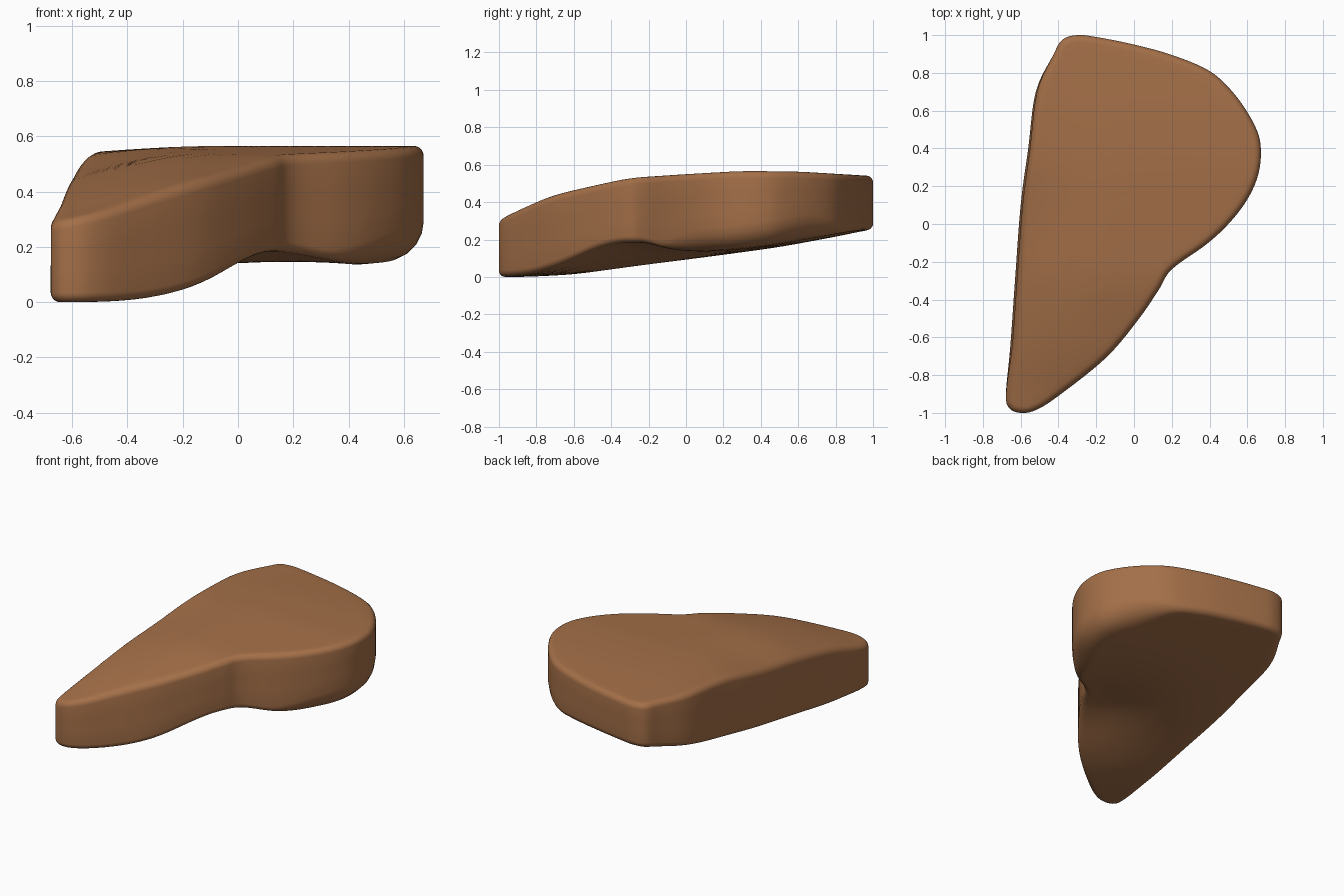
import bpy, bmesh, math
from mathutils import Vector

if "Cube" in bpy.data.objects:
    bpy.data.objects.remove(bpy.data.objects["Cube"])

# Outline of the slab seen from above (clockwise)
OUT = [(-.38, .975), (-.30, 1.0), (-.2, .99), (0, .95), (.2, .895), (.4, .81), (.53, .69),
       (.63, .54), (.67, .42), (.66, .27), (.6, .13), (.5, 0), (.38, -.11), (.2, -.24),
       (.13, -.35), (.02, -.51), (-.15, -.71), (-.4, -.91), (-.52, -.985), (-.6, -1.0),
       (-.66, -.975), (-.678, -.9), (-.655, -.65), (-.63, -.3), (-.6, .1), (-.56, .4),
       (-.52, .7), (-.43, .89)]
# Heights of the top and bottom along y, and how far the top dips at the left edge
TOP = [(-1, .345), (-.9, .373), (-.7, .44), (-.5, .487), (-.3, .53), (0, .55),
       (.3, .567), (.6, .564), (1, .54)]
BOT = [(-1, .0), (-.85, .0), (-.6, .01), (-.4, .035), (0, .09), (.5, .16), (.8, .215), (1, .255)]
DIP = [(-1, .06), (-.7, .085), (-.3, .1), (0, .085), (.4, .035), (.8, .01), (1, 0)]
CENTRE = Vector((-.2, .1))


def lerp_table(t, v):
    v = min(max(v, t[0][0]), t[-1][0])
    for (a, fa), (b, fb) in zip(t, t[1:]):
        if v <= b:
            return fa + (fb - fa) * (v - a) / (b - a)


def smooth(t, v, w=.07):
    return sum(lerp_table(t, v + k * w) for k in (-1, -.5, 0, .5, 1)) / 5


def ramp(v, a, b):
    t = min(max((v - a) / (b - a), 0), 1)
    return t * t * (3 - 2 * t)


def top_z(p):
    d = p.x + .65 - .07 * (p.y + .65)
    return smooth(TOP, p.y) - smooth(DIP, p.y) * min(1, max(0, 1 - d / .5)) ** 2


def bottom_z(p):
    arch = .13 * math.exp(-((p.x - .12) ** 2 + (p.y + .38) ** 2) / (2 * .29 ** 2))
    return smooth(BOT, p.y) + arch + .015 * ramp(p.x, -.6, .5)


def catmull(pts, n):
    P = [Vector(p) for p in pts]
    res = []
    for i in range(len(P)):
        a, b, c, d = (P[(i + k) % len(P)] for k in (-1, 0, 1, 2))
        for s in range(n):
            t = s / n
            res.append(.5 * (2 * b + (c - a) * t + (2 * a - 5 * b + 4 * c - d) * t * t
                             + (3 * b - a - 3 * c + d) * t ** 3))
    return res


edge = catmull(OUT, 5)
N = len(edge)
inward = []
for i in range(N):
    t = edge[(i + 2) % N] - edge[i - 2]
    inward.append(Vector((t.y, -t.x)).normalized())


def edge_ring(phase, f):
    """phase: bottom or top rounding; f runs 0..1 from the wall to the flat face."""
    ring = []
    for e, n in zip(edge, inward):
        lobe = ramp(e.x, .3, .6)
        lean = .01 * ramp(-e.x, .4, .6) * ramp(e.y, -.95, -.6)
        r = .036 if phase == "top" else .035 + .1 * lobe
        a = f * math.pi / 2
        p = e + n * (r * (1 - math.cos(a)) + (lean if phase == "top" else 0))
        z = top_z(p) - r * (1 - math.sin(a)) if phase == "top" else bottom_z(p) + r * (1 - math.sin(a))
        ring.append((p.x, p.y, z))
    return ring


def face_ring(base, s, height):
    ring = []
    for x, y, z in base:
        p = CENTRE + (Vector((x, y)) - CENTRE) * s
        ring.append((p.x, p.y, height(p)))
    return ring


STEPS = [0, .2, .4, .6, .8, 1]
SCALES = [.95, .88, .78, .66, .54, .4, .26, .12]
low, high = edge_ring("bottom", 1), edge_ring("top", 1)
rings = [face_ring(low, s, bottom_z) for s in reversed(SCALES)]
rings += [edge_ring("bottom", f) for f in reversed(STEPS)]
a, b = edge_ring("bottom", 0), edge_ring("top", 0)
rings += [[tuple(Vector(u).lerp(Vector(v), t)) for u, v in zip(a, b)] for t in (.33, .67)]
rings += [edge_ring("top", f) for f in STEPS]
rings += [face_ring(high, s, top_z) for s in SCALES]

# Skin the rings into a closed slab
bm = bmesh.new()
vr = [[bm.verts.new(p) for p in r] for r in rings]
for r, q in zip(vr, vr[1:]):
    for i in range(N):
        j = (i + 1) % N
        bm.faces.new((r[i], r[j], q[j], q[i]))
for ring, h in ((vr[0], bottom_z), (vr[-1], top_z)):
    c = bm.verts.new((CENTRE.x, CENTRE.y, h(CENTRE)))
    for i in range(N):
        bm.faces.new((ring[i], ring[(i + 1) % N], c))
bmesh.ops.recalc_face_normals(bm, faces=bm.faces)
zmin = min(v.co.z for v in bm.verts)
bmesh.ops.translate(bm, verts=bm.verts, vec=(0, 0, -zmin))
for f in bm.faces:
    f.smooth = True
mesh = bpy.data.meshes.new("stone_slab")
bm.to_mesh(mesh)
bm.free()
slab = bpy.data.objects.new("stone_slab", mesh)
bpy.context.collection.objects.link(slab)

mat = bpy.data.materials.new("warm brown")
mat.diffuse_color = (.37, .16, .065, 1)
mat.use_nodes = True
mat.node_tree.nodes["Principled BSDF"].inputs["Base Color"].default_value = mat.diffuse_color
mesh.materials.append(mat)
